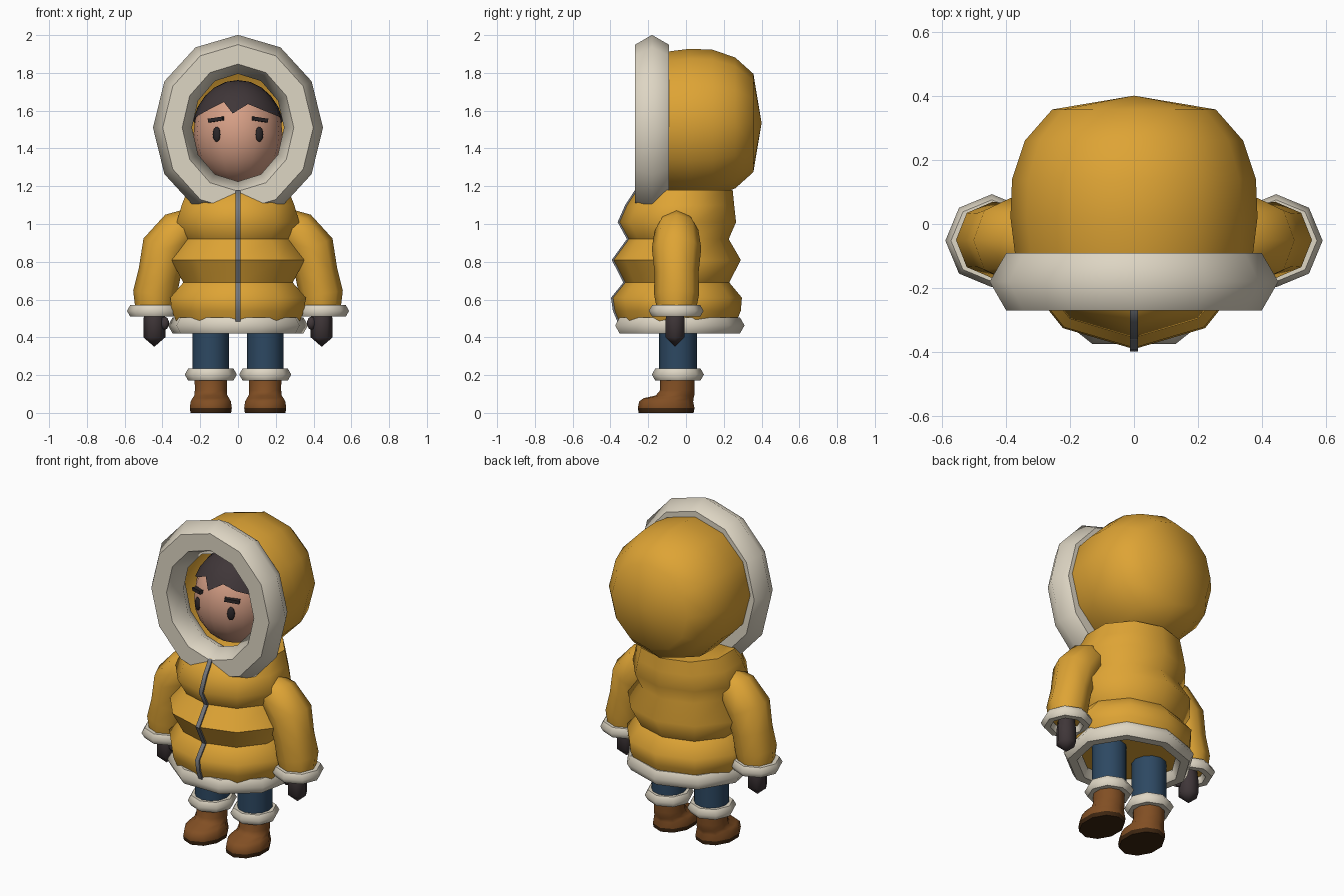
import bpy, bmesh, math
from math import sin, cos, pi, radians
from mathutils import Vector

cube = bpy.data.objects.get("Cube")
if cube:
    bpy.data.objects.remove(cube)


def material(name, *rgb):
    m = bpy.data.materials.new(name)
    m.use_nodes = True
    m.diffuse_color = (*rgb, 1)
    m.node_tree.nodes["Principled BSDF"].inputs["Base Color"].default_value = (*rgb, 1)
    return m


YELLOW = material("yellow cloth", .73, .37, .035)
FUR = material("cream fur", .73, .67, .55)
SKIN = material("skin", .68, .35, .24)
DARK = material("dark hair and mittens", .05, .037, .04)
EYE = material("near black", .025, .02, .022)
BLUE = material("blue trousers", .026, .065, .122)
BROWN = material("brown leather", .22, .077, .017)
SOLE = material("dark sole", .045, .018, .005)
GREY = material("grey zip", .17, .18, .2)


def finish(obj, *mats, angle=60):
    for m in mats:
        obj.data.materials.append(m)
    bpy.ops.object.select_all(action='DESELECT')
    obj.select_set(True)
    bpy.context.view_layer.objects.active = obj
    bpy.ops.object.shade_smooth_by_angle(angle=radians(angle))
    return obj


def skin_rows(name, rows, *mats, caps=True, closed=False):
    """Bridge rows of points that each form a loop."""
    bm = bmesh.new()
    grid = [[bm.verts.new(p) for p in row] for row in rows]
    n = len(rows[0])
    pairs = list(zip(grid, grid[1:])) + ([(grid[-1], grid[0])] if closed else [])
    for a, b in pairs:
        for i in range(n):
            k = (i + 1) % n
            bm.faces.new((a[i], a[k], b[k], b[i]))
    if caps and not closed:
        bm.faces.new(grid[0])
        bm.faces.new(grid[-1])
    bmesh.ops.remove_doubles(bm, verts=bm.verts, dist=.0005)
    bmesh.ops.recalc_face_normals(bm, faces=bm.faces)
    me = bpy.data.meshes.new(name)
    bm.to_mesh(me)
    bm.free()
    obj = bpy.data.objects.new(name, me)
    bpy.context.collection.objects.link(obj)
    return finish(obj, *mats)


def ring(centre, u, v, n, start=-pi / 2):
    c, u, v = Vector(centre), Vector(u), Vector(v)
    angles = [start + 2 * pi * i / n for i in range(n)]
    return [c + u * cos(a) + v * sin(a) for a in angles]


def flat_ring(x, y, z, rx, ry, n, start=-pi / 2):
    return ring((x, y, z), (rx, 0, 0), (0, ry, 0), n, start)


def fur_ring(name, centre, ra, rb, tube, n, upright=False, start=pi / 2):
    """Six-sided roll of fur along an ellipse."""
    rows = []
    axis = Vector((0, 1, 0)) if upright else Vector((0, 0, 1))
    for i in range(n):
        a = start + 2 * pi * i / n
        out = Vector((cos(a), 0, sin(a))) if upright else Vector((cos(a), sin(a), 0))
        second = sin(a) * rb
        mid = Vector((cos(a) * ra, 0, second) if upright else (cos(a) * ra, second, 0))
        rows.append(ring(Vector(centre) + mid, out * tube, axis * tube, 6, 0))
    return skin_rows(name, rows, FUR, closed=True)


def ellipsoid(name, centre, scale, mat, seg=16, rings=12, turn=0):
    bpy.ops.mesh.primitive_uv_sphere_add(segments=seg, ring_count=rings, location=centre,
                                         rotation=(0, 0, turn))
    obj = bpy.context.object
    obj.name = name
    obj.scale = scale
    return finish(obj, mat)


# Hood: open dome with its pole at the back, and the fur edge
hood = [(.4, 0), (.357, .255), (.26, .34), (.14, .38), (.02, .385), (-.1, .37), (-.16, .355)]
skin_rows("hood", [ring((0, y, 1.535), (r, 0, 0), (0, 0, r * 1.02), 12) for y, r in hood],
          YELLOW, caps=False)
fur_ring("hood_fur", (0, -.18, 1.51), .347, .388, .103, 12, upright=True)

# Head and face
ellipsoid("head", (0, -.01, 1.48), (.235, .25, .275), SKIN)
for side, word in ((1, "left"), (-1, "right")):
    ellipsoid(word + "_eye", (side * .113, -.229, 1.475), (.022, .014, .04), EYE, 10, 8,
              side * .45)
    bpy.ops.mesh.primitive_cube_add(size=1, location=(side * .115, -.22, 1.553),
                                    rotation=(0, side * .13, side * .45))
    brow = bpy.context.object
    brow.name = word + "_eyebrow"
    brow.scale = (.085, .03, .02)
    finish(brow, EYE, angle=30)

# Hair cap with a jagged fringe: angle from the front, height of the hairline
fringe = [(-90, 1.55), (-65, 1.575), (-42, 1.61), (-22, 1.645), (-7, 1.585), (15, 1.635),
          (35, 1.605), (55, 1.58), (73, 1.565), (90, 1.55), (135, 1.42), (180, 1.4), (225, 1.42)]
rows = []
for j in range(6):
    row = []
    for deg, z in fringe:
        a, t = radians(deg), math.acos((z - 1.475) / .287) * j / 5
        row.append((.247 * sin(a) * sin(t), -.01 - .262 * cos(a) * sin(t), 1.475 + .287 * cos(t)))
    rows.append(row)
skin_rows("hair", rows, DARK, caps=False)

# Quilted jacket: height, centre y, radius
jacket = [(.48, -.045, .31), (.54, -.045, .335), (.61, -.047, .343), (.69, -.048, .277),
          (.81, -.048, .338), (.92, -.04, .266), (1.01, -.045, .31), (1.1, -.03, .285),
          (1.18, -.008, .255)]
skin_rows("jacket", [flat_ring(0, y, z, r * 1.1, r, 10) for z, y, r in jacket], YELLOW)
fur_ring("jacket_hem_fur", (0, -.043, .463), .326, .303, .05, 9)

# Zip following the front of the quilting
rows = []
for z, y, r in jacket:
    front = y - r
    rows.append([(-.0125, front + .02, z), (.0125, front + .02, z),
                 (.0125, front - .007, z), (-.0125, front - .007, z)])
skin_rows("zip", rows, GREY)

# Sleeve path: x, z, radius
sleeve = [(.2, 1.0, .05), (.245, .995, .09), (.31, .965, .113), (.385, .87, .127),
          (.415, .74, .113), (.44, .63, .116), (.443, .545, .1)]
# Mitten: height, radius
mitten = [(.55, .05), (.49, .058), (.4, .058), (.35, 0)]
# Boot: height, centre y, half width, half length
boot = [(0, -.105, .113, .145), (.025, -.105, .117, .15), (.06, -.105, .112, .143),
        (.078, -.092, .102, .132), (.092, -.058, .092, .102), (.12, -.046, .089, .091),
        (.21, -.045, .09, .092)]

for side, word in ((1, "left"), (-1, "right")):
    # Arm
    rows = []
    for i, (x, z, r) in enumerate(sleeve):
        a, b = sleeve[max(i - 1, 0)], sleeve[min(i + 1, len(sleeve) - 1)]
        along = Vector((b[0] - a[0], 0, b[1] - a[1])).normalized()
        across = Vector((-along.z * side, 0, along.x))
        rows.append(ring((side * x, -.05, z), across * r, (0, r * 1.03, 0), 8))
    skin_rows(word + "_sleeve", rows, YELLOW)
    fur_ring(word + "_cuff_fur", (side * .443, -.052, .54), .11, .11, .035, 8)
    skin_rows(word + "_mitten",
              [flat_ring(side * .443, -.058, z, r, r, 6, 0) for z, r in mitten], DARK)
    ellipsoid(word + "_thumb", (side * .388, -.075, .475), (.027, .027, .035), DARK, 6, 5)

    # Leg
    x = side * .144
    skin_rows(word + "_trouser_leg",
              [flat_ring(x, -.042, z, .097, .1, 12) for z in (.19, .52)], BLUE)
    fur_ring(word + "_boot_fur", (x, -.043, .203), .102, .102, .036, 8)
    obj = skin_rows(word + "_boot",
                    [flat_ring(x, y, z, rx, ry, 10) for z, y, rx, ry in boot], BROWN, SOLE)
    for face in obj.data.polygons:
        face.material_index = 1 if face.center.z < .025 else 0
